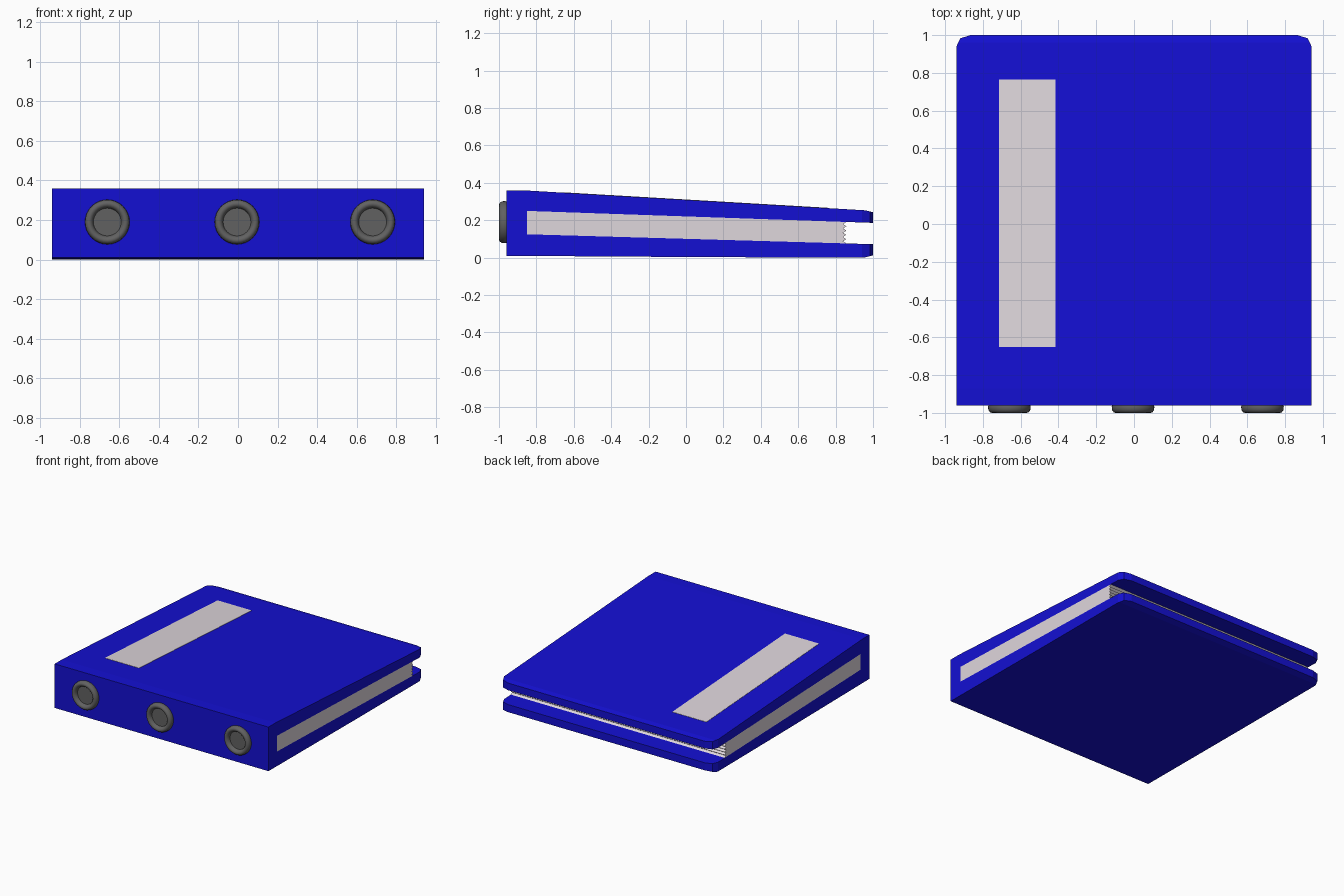
import bpy, bmesh, math
from mathutils import Vector

if "Cube" in bpy.data.objects:
    bpy.data.objects.remove(bpy.data.objects["Cube"])


def material(name, rgb):
    m = bpy.data.materials.new(name)
    m.diffuse_color = (*rgb, 1)
    m.use_nodes = True
    m.node_tree.nodes["Principled BSDF"].inputs["Base Color"].default_value = m.diffuse_color
    return m


BLUE = material("blue_cover", (0.007, 0.005, 0.65))
PAPER = material("paper", (0.74, 0.68, 0.72))
METAL = material("dark_metal", (0.12, 0.12, 0.12))


def finish(bm, name, mat):
    bmesh.ops.recalc_face_normals(bm, faces=bm.faces)
    me = bpy.data.meshes.new(name)
    bm.to_mesh(me)
    bm.free()
    me.materials.append(mat)
    ob = bpy.data.objects.new(name, me)
    bpy.context.collection.objects.link(ob)
    return ob


def extrude_profile(points, x0, x1):
    """Extrude a (y, z) profile along x."""
    bm = bmesh.new()
    face = bm.faces.new([bm.verts.new((x0, y, z)) for y, z in points])
    out = bmesh.ops.extrude_face_region(bm, geom=[face])
    verts = [g for g in out["geom"] if isinstance(g, bmesh.types.BMVert)]
    bmesh.ops.translate(bm, verts=verts, vec=(x1 - x0, 0, 0))
    return bm


HALF = 0.94

# Wrap-around cover: spine plus two boards, slightly tapering to the open edge
cover = [(-0.96, 0.01), (-0.96, 0.36), (-0.87, 0.36), (0.96, 0.253), (1.0, 0.243),
         (1.0, 0.186), (-0.85, 0.25), (-0.85, 0.125), (1.0, 0.072), (1.0, 0.012),
         (0.95, 0.0), (0.1, 0.003)]
bm = extrude_profile(cover, -HALF, HALF)
# Rounded outer corners of both boards: pull the end sections in along x
for y, inset in ((0.94, 0.0), (0.983, 0.02)):
    bmesh.ops.bisect_plane(bm, geom=bm.verts[:] + bm.edges[:] + bm.faces[:],
                           plane_co=(0, y, 0), plane_no=(0, 1, 0))
for v in bm.verts:
    if v.co.y > 0.941:
        t = (v.co.y - 0.94) / 0.06
        inset = 0.02 * t / 0.72 if t < 0.72 else 0.02 + 0.055 * (t - 0.72) / 0.28
        v.co.x -= math.copysign(inset, v.co.x)
finish(bm, "binder_cover", BLUE)

# Page block with a serrated fore edge
teeth = 5
top, bottom = 0.191, 0.076
fore = [(0.857 if i % 2 == 0 else 0.84, top + (bottom - top) * i / (2 * teeth))
        for i in range(2 * teeth + 1)]
finish(extrude_profile([(-0.85, 0.125), (-0.85, 0.25)] + fore, -HALF, HALF),
       "page_block", PAPER)


# Label strip lying on the sloping top board
def top_z(y):
    return 0.36 - 0.107 * (y + 0.87) / 1.83


y0, y1 = -0.65, 0.765
strip = [(y0, top_z(y0) - 0.002), (y0, top_z(y0) + 0.002),
         (y1, top_z(y1) + 0.002), (y1, top_z(y1) - 0.002)]
finish(extrude_profile(strip, -0.715, -0.415), "label_strip", PAPER)

# Three finger rings on the spine, lathed about y
ring = [(0.0, -0.95), (0.107, -0.95), (0.113, -0.968), (0.111, -0.985), (0.102, -0.997),
        (0.092, -1.0), (0.081, -0.996), (0.073, -0.985), (0.07, -0.972), (0.0, -0.972)]
for label, x in (("left", -0.66), ("middle", -0.005), ("right", 0.68)):
    bm = bmesh.new()
    verts = [bm.verts.new((x + r, y, 0.19)) for r, y in ring]
    edges = [bm.edges.new(p) for p in zip(verts, verts[1:])]
    bmesh.ops.spin(bm, geom=verts + edges, cent=(x, 0, 0.19), axis=(0, 1, 0),
                   angle=math.tau, steps=32, use_duplicate=False)
    bmesh.ops.remove_doubles(bm, verts=bm.verts, dist=0.0005)
    ob = finish(bm, f"spine_ring_{label}", METAL)
    bpy.ops.object.select_all(action="DESELECT")
    ob.select_set(True)
    bpy.context.view_layer.objects.active = ob
    bpy.ops.object.shade_smooth_by_angle(angle=math.radians(50))
